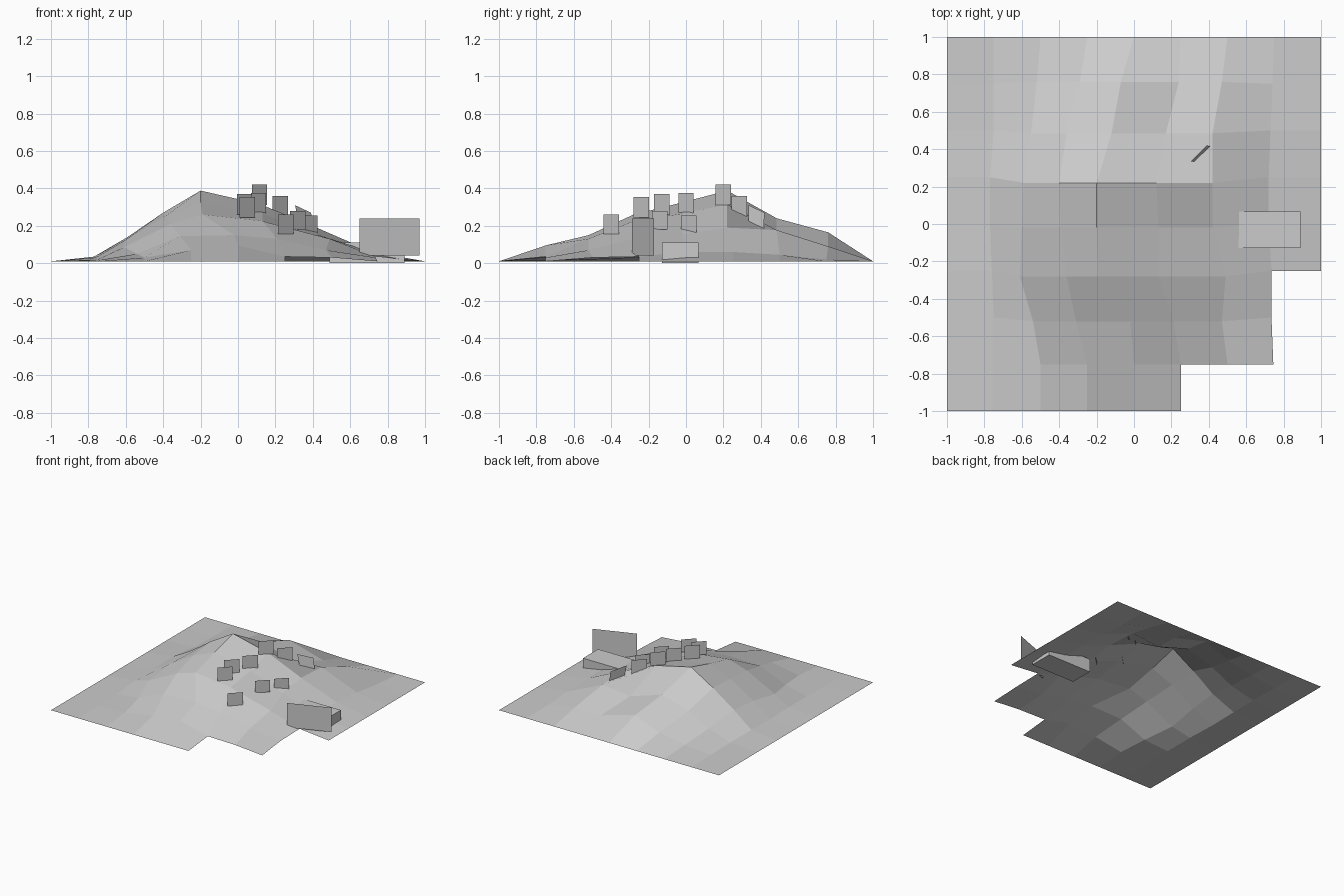
import bpy
import bmesh
from mathutils import Vector


def make_object(name, bm):
    mesh = bpy.data.meshes.new(name)
    bm.to_mesh(mesh)
    bm.free()
    obj = bpy.data.objects.new(name, mesh)
    bpy.context.collection.objects.link(obj)
    return obj


def make_quad(name, corners):
    bm = bmesh.new()
    bm.faces.new([bm.verts.new(c) for c in corners])
    return make_object(name, bm)


def make_panel(name, centre, half, z0, z1):
    # upright rectangle through centre, reaching +-half in plan
    (x, y), (dx, dy) = centre, half
    return make_quad(name, [(x - dx, y - dy, z0), (x + dx, y + dy, z0),
                            (x + dx, y + dy, z1), (x - dx, y - dy, z1)])


# Hill: 8 x 8 grid at 0.25 spacing; inner rows give y, then x and z per column
RIM = 0.01
ROWS = [
    (-0.75, (-.75, -.50, -.25, .00, .25, .50, .745), (.015, .03, .07, .095, .035, .03, .01)),
    (-0.52, (-.75, -.54, -.31, -.02, .21, .47, .735), (.02, .05, .145, .15, .13, .07, .03)),
    (-0.28, (-.76, -.61, -.36, -.19, .13, .49, .735), (.03, .085, .21, .26, .225, .13, .035)),
    (-0.02, (-.77, -.60, -.39, -.20, .13, .42, .72), (.03, .125, .25, .325, .265, .155, .06)),
    (0.22, (-.77, -.59, -.40, -.20, .12, .42, .72), (.035, .14, .27, .388, .315, .19, .06)),
    (0.485, (-.75, -.55, -.36, -.12, .17, .42, .73), (.02, .08, .17, .24, .15, .177, .045)),
    (0.76, (-.75, -.52, -.29, -.07, .24, .47, .74), (.015, .04, .08, .165, .08, .09, .02)),
]
bm = bmesh.new()
grid = []
for j in range(9):
    line = []
    for i in range(9):
        x, y, z = -1 + i * 0.25, -1 + j * 0.25, RIM
        if 0 < i < 8 and 0 < j < 8:
            row_y, xs, zs = ROWS[j - 1]
            x, z = xs[i - 1], zs[i - 1]
            if 1 < i < 7:
                y = row_y
        line.append(bm.verts.new((x, y, z)))
    grid.append(line)
for j in range(8):
    for i in range(8):
        # notched front right corner
        if (j == 0 and i >= 5) or (j < 3 and i == 7):
            continue
        bm.faces.new((grid[j][i], grid[j][i + 1], grid[j + 1][i + 1], grid[j + 1][i]))
bmesh.ops.delete(bm, geom=[v for v in bm.verts if not v.link_faces], context='VERTS')
make_object("hill", bm)

# Low block set into the right slope
bm = bmesh.new()
bmesh.ops.create_cube(bm, size=1)
bmesh.ops.scale(bm, vec=(0.40, 0.195, 0.11), verts=bm.verts)
bmesh.ops.translate(bm, vec=Vector((0.69, -0.032, 0.055)), verts=bm.verts)
make_object("block", bm)

# Large sign panel in front of the block
make_panel("large_panel", (0.81, -0.23), (0.16, 0.06), 0.04, 0.24)

# Small upright cards on the slope: x, y, base height, top height
CARDS = [
    (0.115, 0.20, 0.31, 0.42), (0.225, 0.285, 0.25, 0.36),
    (0.11, 0.00, 0.265, 0.375), (0.035, -0.13, 0.26, 0.37),
    (0.05, -0.24, 0.245, 0.355), (0.32, -0.14, 0.18, 0.28),
    (0.385, 0.015, 0.15, 0.255), (0.255, -0.40, 0.155, 0.26),
]
for n, (x, y, z0, z1) in enumerate(CARDS):
    make_panel(f"card_{n + 1}", (x, y), (0.041, 0.041), z0, z1)

# Tilted card at the back
make_quad("tilted_card", [(0.325, 0.335, 0.215), (0.41, 0.415, 0.17),
                          (0.39, 0.42, 0.27), (0.305, 0.335, 0.31)])
